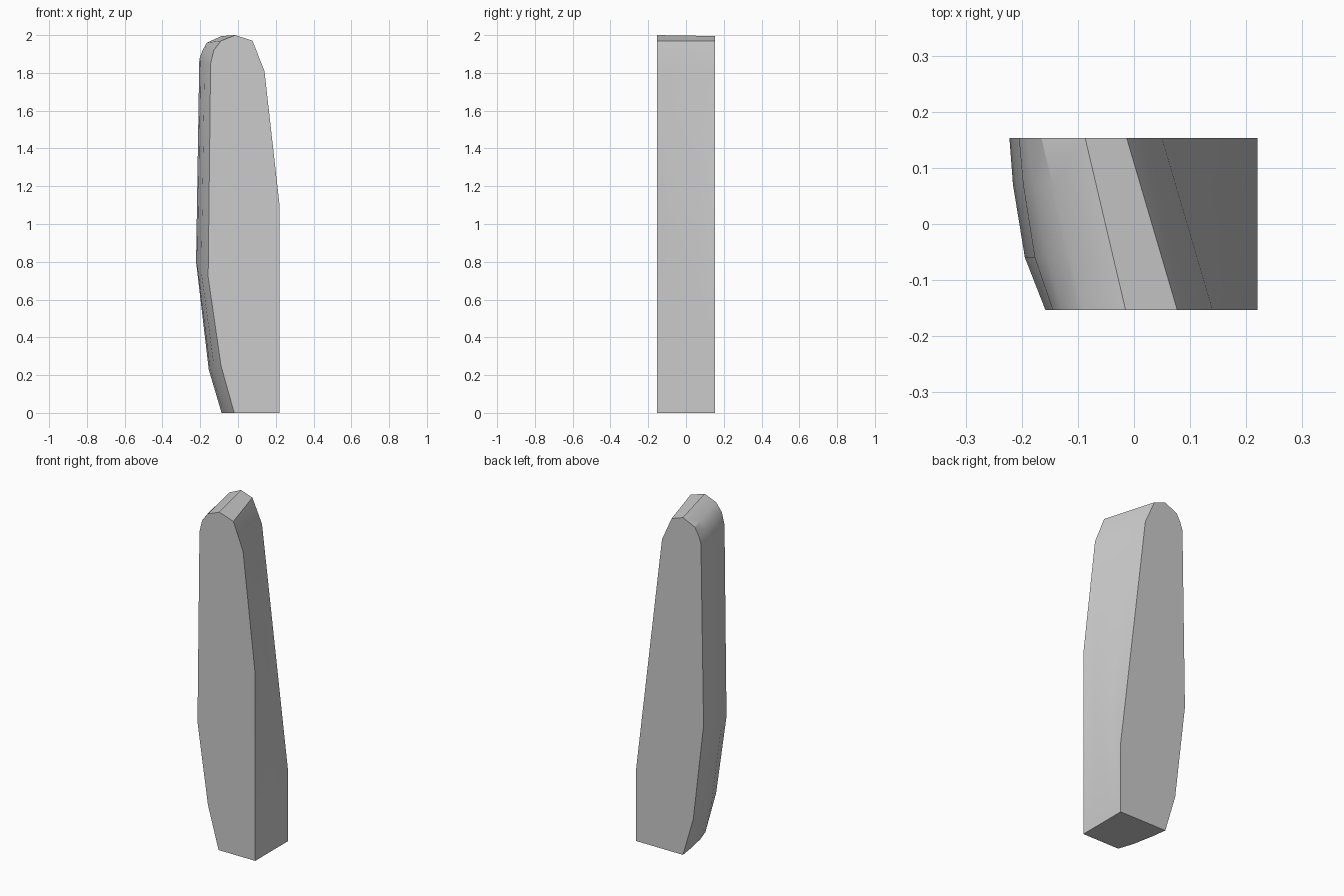
import bpy
import bmesh
import math

cube = bpy.data.objects.get("Cube")
if cube:
    bpy.data.objects.remove(cube, do_unlink=True)

# Plain grey material
grey = bpy.data.materials.new("plain_grey")
grey.use_nodes = True
color = (0.6, 0.6, 0.6, 1.0)
grey.diffuse_color = color
grey.node_tree.nodes["Principled BSDF"].inputs["Base Color"].default_value = color

# Matching front and back outlines (x, z), and how far each corner bulges to -x
front = [(-0.02, 0), (0.22, 0), (0.22, 1.1), (0.14, 1.81), (0.077, 1.97),
         (-0.015, 2.0), (-0.09, 1.97), (-0.128, 1.92), (-0.145, 1.85),
         (-0.158, 0.72), (-0.09, 0.25)]
back = [(-0.087, 0), (0.22, 0), (0.22, 0.42), (0.05, 1.83), (-0.013, 1.97),
        (-0.087, 1.995), (-0.165, 1.96), (-0.19, 1.915), (-0.205, 1.87),
        (-0.222, 0.8), (-0.155, 0.23)]
bulge = [0.6, 0, 0, 0, 0, 0, 0, 0.5, 0.8, 1, 1]
half_depth = 0.153
stations = [(0, 0), (0.305, 0.017), (0.73, 0.011), (1, 0)]

# Slab lofted from the front outline to the back outline
bm = bmesh.new()
rings = []
for t, push in stations:
    y = half_depth * (2 * t - 1)
    rings.append([bm.verts.new((fx + (bx - fx) * t - push * b, y, fz + (bz - fz) * t))
                  for (fx, fz), (bx, bz), b in zip(front, back, bulge)])
bm.faces.new(rings[0])
bm.faces.new(rings[-1][::-1])
for a, b in zip(rings, rings[1:]):
    for i in range(len(a)):
        j = (i + 1) % len(a)
        bm.faces.new((a[j], a[i], b[i], b[j]))
bmesh.ops.recalc_face_normals(bm, faces=bm.faces[:])

mesh = bpy.data.meshes.new("tapered_slab")
bm.to_mesh(mesh)
bm.free()
mesh.materials.append(grey)
slab = bpy.data.objects.new("tapered_slab", mesh)
bpy.context.collection.objects.link(slab)

# Soft sides with sharp rims
bpy.ops.object.select_all(action="DESELECT")
slab.select_set(True)
bpy.context.view_layer.objects.active = slab
bpy.ops.object.shade_smooth_by_angle(angle=math.radians(30))
